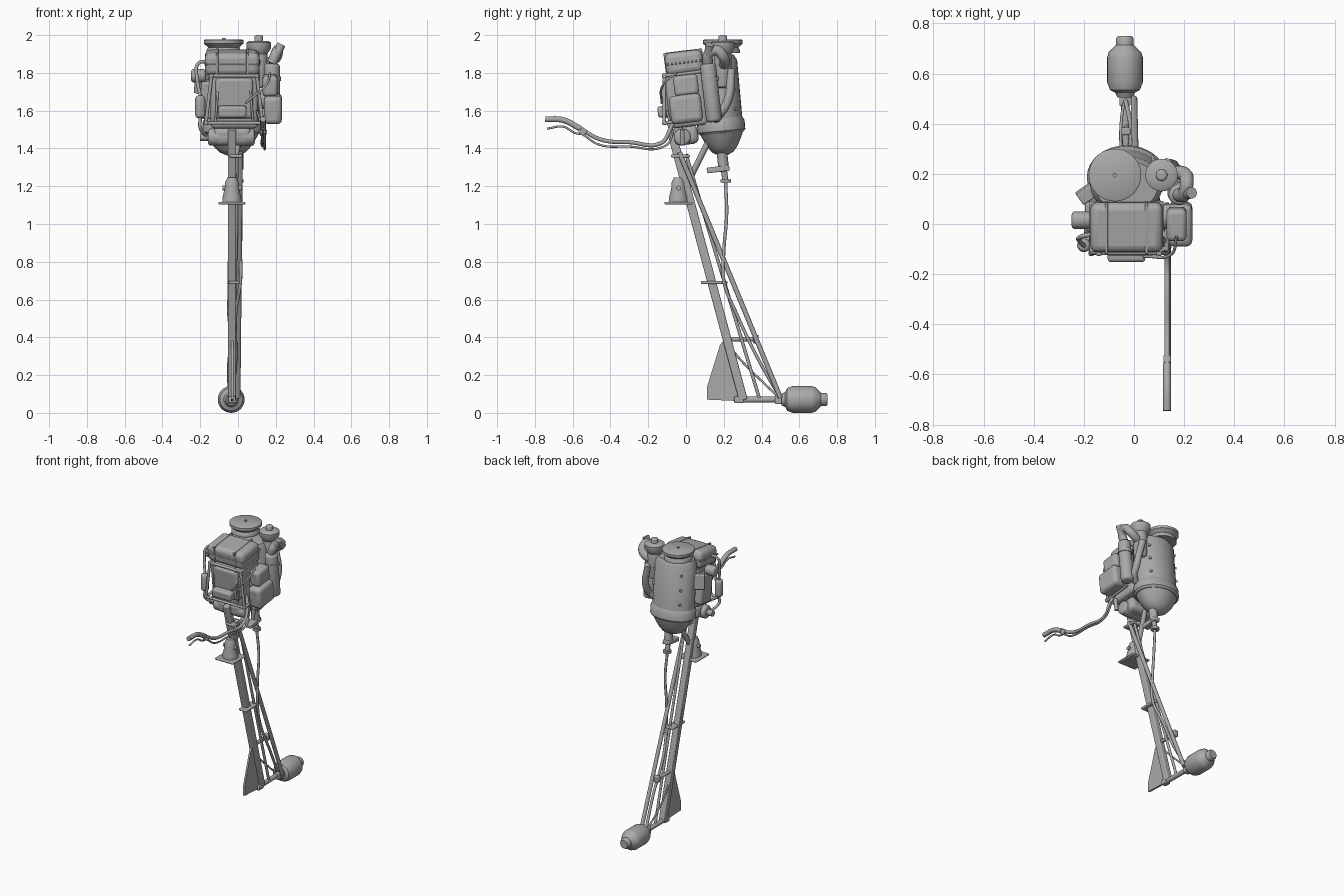
import bpy, bmesh, math
from mathutils import Vector, Matrix

cube = bpy.data.objects.get("Cube")
if cube:
    bpy.data.objects.remove(cube)

shade = (0.4, 0.4, 0.4, 1)
grey = bpy.data.materials.new("metal_grey")
grey.use_nodes = True
grey.diffuse_color = shade
grey.node_tree.nodes["Principled BSDF"].inputs["Base Color"].default_value = shade

# shared pipe radii and engine lean in degrees
wire, thin, slim, stout, thick = 0.006, 0.009, 0.013, 0.016, 0.023
lean = 7
up, across, along = Vector((0, 0, 1)), Vector((1, 0, 0)), Vector((0, 1, 0))


def finish(name, bm, matrix=Matrix(), bevel=0):
    bmesh.ops.recalc_face_normals(bm, faces=bm.faces)
    mesh = bpy.data.meshes.new(name)
    bm.to_mesh(mesh)
    bm.free()
    mesh.materials.append(grey)
    part = bpy.data.objects.new(name, mesh)
    bpy.context.collection.objects.link(part)
    part.matrix_world = matrix
    if bevel:
        modifier = part.modifiers.new("bevel", "BEVEL")
        modifier.width, modifier.segments = bevel, 3
    bpy.ops.object.select_all(action="DESELECT")
    part.select_set(True)
    bpy.context.view_layer.objects.active = part
    bpy.ops.object.shade_smooth_by_angle(angle=math.radians(35))


def box(name, centre, size, tilt=lean, bevel=wire, turn=0):
    """Bevelled box, tilted about x and turned about z."""
    bm = bmesh.new()
    bmesh.ops.create_cube(bm, size=1, matrix=Matrix.Diagonal((*size, 1)))
    rotation = Matrix.Rotation(math.radians(turn), 4, "Z") @ Matrix.Rotation(math.radians(tilt), 4, "X")
    finish(name, bm, Matrix.Translation(centre) @ rotation, bevel)


def lathe(name, profile, base, axis=up, flat=1, sides=32):
    """Revolve (radius, height) points round an axis; flat squeezes the local y."""
    bm = bmesh.new()
    angles = [math.tau * i / sides for i in range(sides)]
    rings = [[bm.verts.new((r * math.cos(a), r * flat * math.sin(a), h)) for a in angles]
             for r, h in profile]
    for low, high in zip(rings, rings[1:]):
        for i in range(sides):
            j = (i + 1) % sides
            bm.faces.new((low[i], low[j], high[j], high[i]))
    bm.faces.new(rings[0])
    bm.faces.new(rings[-1])
    rotation = up.rotation_difference(axis).to_matrix().to_4x4()
    finish(name, bm, Matrix.Translation(base) @ rotation, 0)


def rod(name, start, end, radius, cap=0):
    """Straight cylinder; cap is the length of its domed ends."""
    start, axis = Vector(start), Vector(end) - Vector(start)
    dome = [(radius * (0.4 + 0.6 * math.sin(t * math.pi / 8)), cap * (1 - math.cos(t * math.pi / 8)))
            for t in range(5)] if cap else [(radius, 0)]
    lathe(name, dome + [(r, axis.length - h) for r, h in reversed(dome)], start, axis)


def tube(name, radius, *points):
    """Smooth bent pipe through the points."""
    curve = bpy.data.curves.new(name, "CURVE")
    curve.dimensions = "3D"
    curve.bevel_depth, curve.bevel_resolution = radius, 3
    curve.resolution_u, curve.use_fill_caps = 8, True
    spline = curve.splines.new("BEZIER")
    spline.bezier_points.add(len(points) - 1)
    for knot, place in zip(spline.bezier_points, points):
        knot.co = place
        knot.handle_left_type = knot.handle_right_type = "AUTO"
    curve.materials.append(grey)
    bpy.context.collection.objects.link(bpy.data.objects.new(name, curve))


def side(x, *points):
    """Place (y, z) points in the upright plane at x."""
    return [Vector((x, y, z)) for y, z in points]


# engine housing with flared base bell
foot = Vector((-0.03, 0.2, 1.36))
axis = Vector((0, -0.09, 1))
wide, squeeze, bell = 0.145, 0.8, 0.12
lathe("engine_housing", [(wide, bell), (wide, 0.5), (wide - 0.02, 0.53)], foot, axis, squeeze)
lathe("base_bell", [(0.02 + bell * math.sqrt(i / 6), bell * i / 6) for i in range(7)], foot, axis, squeeze)
lathe("bell_rim", [(wide, bell), (wide + slim, bell + slim), (wide + slim, 0.18), (wide, 0.2)],
      foot, axis, squeeze)
for row in range(3):
    for step in (1, 3):
        angle = math.pi * step / 4
        outward = Vector((math.cos(angle), math.sin(angle) * squeeze, 0))
        spot = foot + axis * (0.25 + row / 10) + outward * wide
        rod("housing_bolt", spot, spot + outward * slim, thin)

# starter pulley with grooved rim
pulley = Vector((-0.076, 0.195, 1.905))
rim = 0.105
lathe("starter_pulley", [(rim - slim, 0), (rim - slim, slim), (rim - thick, 0.03), (rim, 0.05),
                         (rim, 0.068), (rim - thin, 0.073)], pulley)
rod("pulley_hub", pulley - up * 0.04, pulley, 0.04)
rod("pulley_nut", pulley, pulley + up * 0.08, thin)

# air canister with stepped lid
canister = Vector((0.11, 0.195, 1.72))
rod("air_canister", canister, canister + up * 0.2, 0.045, slim)
lid = canister + up * 0.18
lathe("canister_lid", [(0.045, 0), (0.065, 0.03), (0.065, 0.06), (0.05, 0.07)], lid)
rod("lid_knob", lid, lid + up * 0.1, thick, thin)

# silencer cylinder and its pipes
silencer, outlet = side(0.18, (0.15, 1.54), (0.115, 1.85))
rod("silencer", silencer, outlet, 0.042, stout)
band = silencer.lerp(outlet, 0.7)
rod("silencer_band", band, band + up * thick, 0.047)
tube("silencer_elbow", 0.028, outlet, (0.2, 0.12, 1.9), (0.21, 0.16, 1.92), (0.2, 0.2, 1.88), lid - up * 0.07)
rod("exhaust_stub", outlet, outlet + Vector((0.05, 0.01, 0.1)), thick)
tube("exhaust_pipe", thick, (0.13, 0.24, 1.82), (0.16, 0.22, 1.65), (0.14, 0.17, 1.57), (0.08, 0.15, 1.55))

# fuel tank with seam and straps
tank, tank_size = Vector((-0.03, -0.01, 1.855)), Vector((0.29, 0.2, 0.12))
box("fuel_tank", tank, tank_size, bevel=0.03)
box("tank_seam", tank, (0.296, 0.206, thin), bevel=0.003)
for offset in (-1, 1):
    box("tank_strap", tank + across * offset * 0.08, (slim, 0.206, 0.126), bevel=0.003)

# engine block parts
box("engine_block", (-0.02, 0, 1.66), (0.25, 0.2, 0.29), bevel=0.02)
box("front_cover", (-0.02, -0.065, 1.67), (0.2, 0.1, 0.22), bevel=0.02)
box("front_plate", (-0.03, -0.12, 1.595), (0.15, 0.06, 0.06), bevel=slim)
box("crankcase", (-0.03, 0, 1.47), (0.2, 0.13, 0.1), bevel=0.03)
motor = Vector((-0.16, -0.02, 1.46))
rod("starter_motor", motor, motor + across / 4, 0.045, slim)
rod("starter_cap", motor - across * 0.04, motor, 0.02)

# protective frame in front, mirrored about its own middle
middle, front = -0.02, -0.115
for s in (-1, 1):
    top = Vector((middle + s * 0.12, front, 1.785))
    low = Vector((middle + s * 0.15, front, 1.535))
    rod("frame_post", top, low, thin)
    rod("frame_inner_post", top - across * s * 0.04, low - across * s * 0.05, wire)
    for corner in (top, low):
        box("frame_joint", corner, [thick] * 3)
        rod("frame_arm", corner, corner + along / 5 + up * thick, thin)
        rod("frame_bar", corner, (middle, front, corner.z), thin)

# left side boxes
box("air_box", (0.185, 0, 1.61), (0.095, 0.17, 0.15), bevel=0.025)
box("air_box_lid", (0.17, 0, 1.735), (0.08, 0.13, 0.11), bevel=0.02)
rod("carburettor", (0.1, 0.03, 1.66), (0.17, 0.03, 1.66), 0.05)
tube("throttle_cable", wire, (0.04, -0.13, 1.64), (0.15, -0.12, 1.74), (0.17, -0.05, 1.8))
rod("drain_pipe", (0.14, -0.02, 1.5), (0.13, -0.02, 1.42), slim)

# right side fittings
cap = Vector((-0.25, 0.015, 1.785))
rod("fuel_cap", cap, cap + across * 0.08, 0.035, slim)
box("coil_box", (-0.165, 0.04, 1.66), (0.06, 0.12, 0.2), bevel=slim)
box("side_bracket", (-0.19, 0.12, 1.74), (0.07, 0.05, 0.1), turn=35)
filter_low = Vector((-0.2, -0.085, 1.56))
filter_top = filter_low + up * 0.12
rod("fuel_filter", filter_low, filter_top, 0.027, 0.02)
tube("fuel_line", thin, filter_top, (-0.215, -0.07, 1.76), (-0.21, -0.05, 1.85), (-0.16, -0.04, 1.86))
tube("fuel_return", thin, filter_low, filter_low - up * 0.05, motor)

# steering handle with brake lever and cable
grip = 0.132
tube("steering_handle", 0.011, (0.09, -0.04, 1.62),
     *side(grip, (-0.085, 1.5), (-0.13, 1.43), (-0.3, 1.433), (-0.45, 1.447), (-0.58, 1.52)))
tube("handle_grip", stout, *side(grip, (-0.56, 1.505), (-0.65, 1.55), (-0.745, 1.555)))
tube("brake_lever", wire, *side(grip, (-0.53, 1.48), (-0.58, 1.48), (-0.65, 1.515), (-0.735, 1.505)))
box("lever_clamp", (grip, -0.545, 1.488), (0.03, 0.035, 0.035), tilt=-35)
tube("brake_cable", wire, *side(grip + thin, (-0.54, 1.47), (-0.46, 1.42), (-0.3, 1.41), (-0.13, 1.405), (-0.08, 1.45)),
     (0.1, -0.1, 1.6))

# main leg, drive tubes and braces
keel = -0.032
box("main_leg", (keel, 0.112, 0.783), (0.042, 0.046, 1.48), tilt=15)
rod("drive_tube", (slim, -0.035, 1.38), (0, 0.5, 0.08), slim)
rod("control_rod", (0, 0, 1.37), (-0.03, 0.39, 0.07), thin)
rod("leg_brace", (0, 0.12, 1.44), (keel, 0, 1.2), stout)
box("upper_clamp", (-0.01, -0.03, 1.36), (0.07, 0.1, stout), tilt=0)
box("middle_clamp", (-0.02, 0.15, 0.69), (0.06, 0.14, stout), tilt=0)
bracket, bracket_end = side(keel, (0.2, 0.39), (0.37, 0.39))
rod("lower_bracket", bracket, bracket_end, slim)
box("bracket_end", bracket_end, (0.035, 0.03, 0.045), tilt=0)

# mounting swivel
mount = Vector((keel, -0.04, 1.11))
lathe("swivel_mount", [(0.052, 0), (0.05, 0.03), (0.038, 0.08), (0.036, 0.11), (0.025, 0.135)], mount)
box("mount_plate", mount, (0.145, 0.15, slim), tilt=0)
pin = mount + up * 0.08
rod("mount_pin", pin - across * 0.05, pin + across * 0.05, slim)

# output coupling and hoses
coupling, fitting, hose = side(0, (0.19, 1.38), (0.2, 1.29), (0.21, 1.22))
rod("coupling", coupling, fitting, 0.028)
box("coupling_block", fitting - along * 0.03, (0.05, 0.12, 0.03))
rod("hose_fitting", fitting, hose, stout)
rod("hose_collar", hose, hose + up * stout, 0.028)
pod = Vector((-0.036, 0.505, 0.071))
tube("cooling_hose", thin, hose, *side(slim, (0.215, 1.05), (0.2, 0.85), (0.2, 0.7)),
     *side(-slim, (0.27, 0.52), (0.39, 0.27)), pod)
tube("drain_hose", wire, bracket, *side(-0.05, (0.29, 0.28), (0.42, 0.15)), pod)
tube("leg_cable", wire, *side(-0.05, (0.11, 0.8), (0.16, 0.64), (0.2, 0.5)), bracket)

# skeg fin from thin plate
bm = bmesh.new()
outline = side(keel - wire, (0.2, 0.385), (0.18, 0.36), (0.112, 0.14), (0.112, 0.07), (0.3, 0.062))
plate = bmesh.ops.extrude_face_region(bm, geom=[bm.faces.new([bm.verts.new(p) for p in outline])])
bmesh.ops.translate(bm, vec=across * slim, verts=[v for v in plate["geom"] if isinstance(v, bmesh.types.BMVert)])
finish("skeg_fin", bm)

# lower strut and propeller pod
strut = Vector((keel, 0.28, 0.07))
rod("lower_strut", strut, pod + along * thick, stout)
box("strut_foot", strut, (0.04, 0.05, 0.035), tilt=0)
box("strut_joint", pod - along * stout, (0.045, 0.035, 0.05), tilt=0)
lathe("propeller_pod", [(0.03, 0), (0.04, 0.02), (0.06, 0.03), (0.071, 0.06), (0.071, 0.16), (0.065, 0.18),
                        (0.035, 0.21), (0.035, 0.235), (0.028, 0.245)], pod, along)
